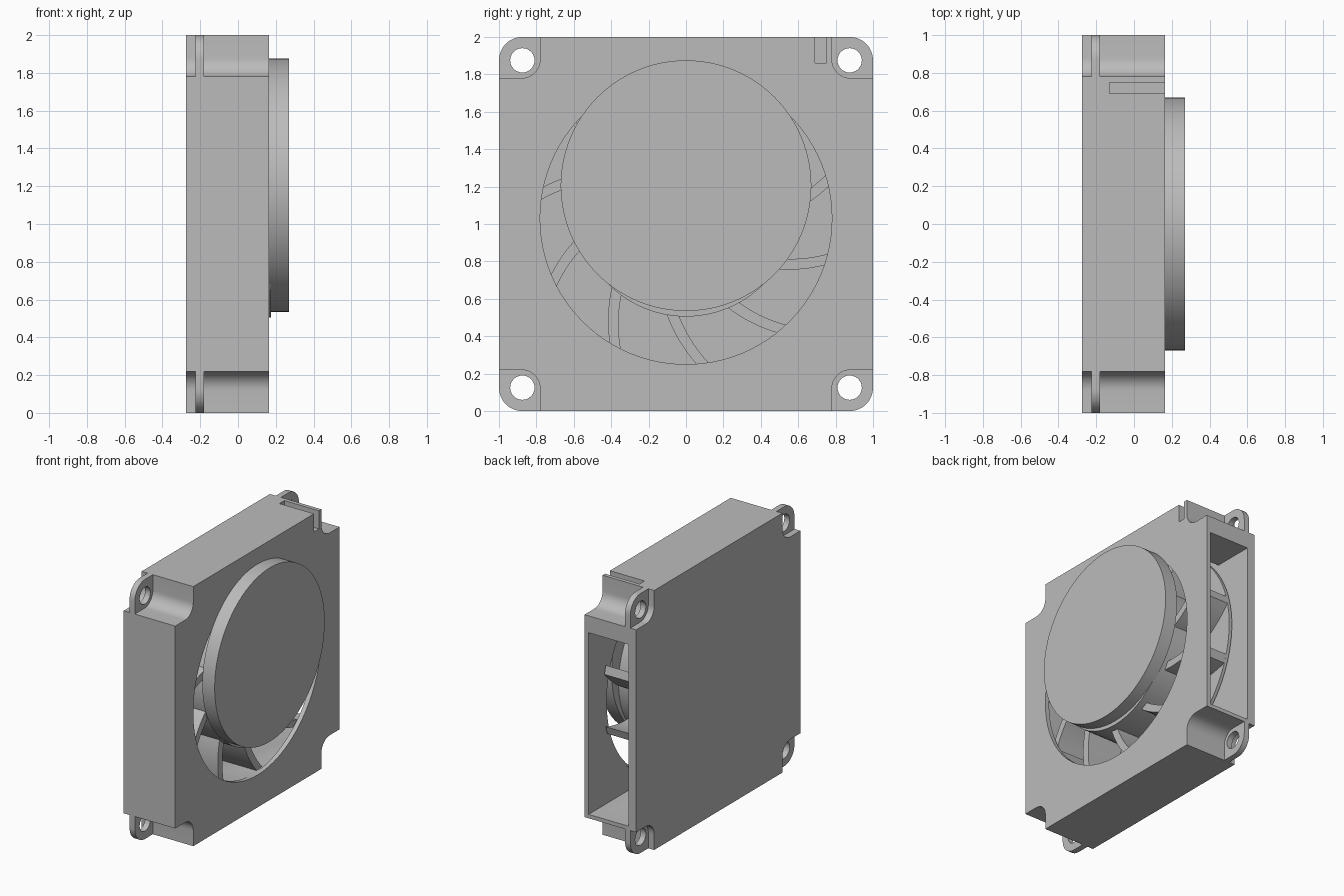
import bpy, bmesh
from math import sin, cos, pi, radians, asin

cube = bpy.data.objects.get("Cube")
if cube:
    bpy.data.objects.remove(cube, do_unlink=True)

grey = bpy.data.materials.new("light grey plastic")
grey.use_nodes = True
GREY = (0.5, 0.5, 0.5, 1)
grey.diffuse_color = GREY
grey.node_tree.nodes["Principled BSDF"].inputs["Base Color"].default_value = GREY


def arc(cy, cz, r, a0, a1, n):
    """Points on an arc in the y-z plane, angles in radians."""
    return [(cy + r * cos(a0 + (a1 - a0) * i / n), cz + r * sin(a0 + (a1 - a0) * i / n))
            for i in range(n + 1)]


def circle(cy, cz, r, n=96):
    return arc(cy, cz, r, 0, 2 * pi, n)[:-1]


def quarter_turn(points, k):
    """Turn a y-z outline about the middle of the case, k times 90 degrees."""
    for _ in range(k):
        points = [(1 - z, 1 + y) for y, z in points]
    return points


def prism(name, outlines, x0, x1):
    """Extrude one or more y-z outlines along x."""
    bm = bmesh.new()
    for points in outlines:
        face = bm.faces.new([bm.verts.new((x0, y, z)) for y, z in points])
        new = bmesh.ops.extrude_face_region(bm, geom=[face])["geom"]
        bmesh.ops.translate(bm, vec=(x1 - x0, 0, 0),
                            verts=[v for v in new if isinstance(v, bmesh.types.BMVert)])
    bmesh.ops.recalc_face_normals(bm, faces=bm.faces)
    mesh = bpy.data.meshes.new(name)
    bm.to_mesh(mesh)
    bm.free()
    mesh.materials.append(grey)
    obj = bpy.data.objects.new(name, mesh)
    bpy.context.collection.objects.link(obj)
    return obj


def cut(obj, cutter):
    """Subtract the cutter, then delete it."""
    mod = obj.modifiers.new("cut", "BOOLEAN")
    mod.operation = "DIFFERENCE"
    mod.solver = "EXACT"
    mod.object = cutter
    bpy.context.view_layer.update()
    graph = bpy.context.evaluated_depsgraph_get()
    mesh = bpy.data.meshes.new_from_object(obj.evaluated_get(graph))
    obj.modifiers.clear()
    obj.data = mesh
    bpy.data.objects.remove(cutter, do_unlink=True)


BACK, FRONT = -0.275, 0.165          # case faces along x
INNER_BACK, INNER_FRONT = -0.21, 0.13
AXIS = 1.09                          # height of the impeller axis
parts = []

# Case: square with a rounded notch in each corner
notch = [(1, 1.78)] + arc(0.88, 1.88, 0.1, 1.5 * pi, pi, 10) + [(0.78, 2)]
outline = [p for k in range(4) for p in quarter_turn(notch, k)]
case = prism("case", [outline], BACK, FRONT)
parts.append(case)

# Scroll chamber, running out through the outlet
R, low, high = 0.88, 0.25, 1.65
chamber = arc(0, AXIS, R, asin((high - AXIS) / R), pi + asin((AXIS - low) / R), 80)
chamber += [(1.1, low), (1.1, high)]
cut(case, prism("chamber_cutter", [chamber], INNER_BACK, INNER_FRONT))

# Round inlet and wire slot
cut(case, prism("inlet_cutter", [circle(0, 1.03, 0.78)], 0, 0.3))
slot = [(0.69, 1.86), (0.75, 1.86), (0.75, 2.1), (0.69, 2.1)]
cut(case, prism("slot_cutter", [slot], -0.13, 0.3))

# Mounting tabs with screw holes
tab = [(0.78, 1.78), (1, 1.78)] + arc(0.875, 1.875, 0.125, 0, pi / 2, 12) + [(0.78, 2)]
for k in range(4):
    lug = prism(f"mounting_tab_{k + 1}", [quarter_turn(tab, k)], -0.225, -0.18)
    hole = quarter_turn(circle(0.875, 1.875, 0.065, 32), k)
    cut(lug, prism("hole_cutter", [hole], -0.4, 0))
    parts.append(lug)

# Impeller: base plate, hub and swept blades
parts.append(prism("impeller_plate", [circle(0, AXIS, 0.84)], -0.2, -0.175))
parts.append(prism("impeller_hub", [circle(0, AXIS, 0.585)], -0.19, FRONT + 0.01))


def blade(turn):
    sides = []
    for side in (-1, 1):
        line = []
        for i in range(9):
            r = 0.56 + 0.28 * i / 8
            a = radians(turn + 50 * (r - 0.58)) + side * 0.033 / r
            line.append((r * cos(a), AXIS + r * sin(a)))
        sides.append(line)
    return sides[0] + sides[1][::-1]


blades = [blade(263 + 360 * i / 11) for i in range(11)]
parts.append(prism("impeller_blades", blades, -0.18, 0.12))

# Motor cap standing proud of the case
parts.append(prism("motor_cap", [circle(0, 1.205, 0.67, 128)], FRONT, 0.27))

# Smooth the curved walls, keep the edges sharp
bpy.ops.object.select_all(action="DESELECT")
for obj in parts:
    obj.select_set(True)
bpy.context.view_layer.objects.active = case
bpy.ops.object.shade_smooth_by_angle(angle=radians(30))
